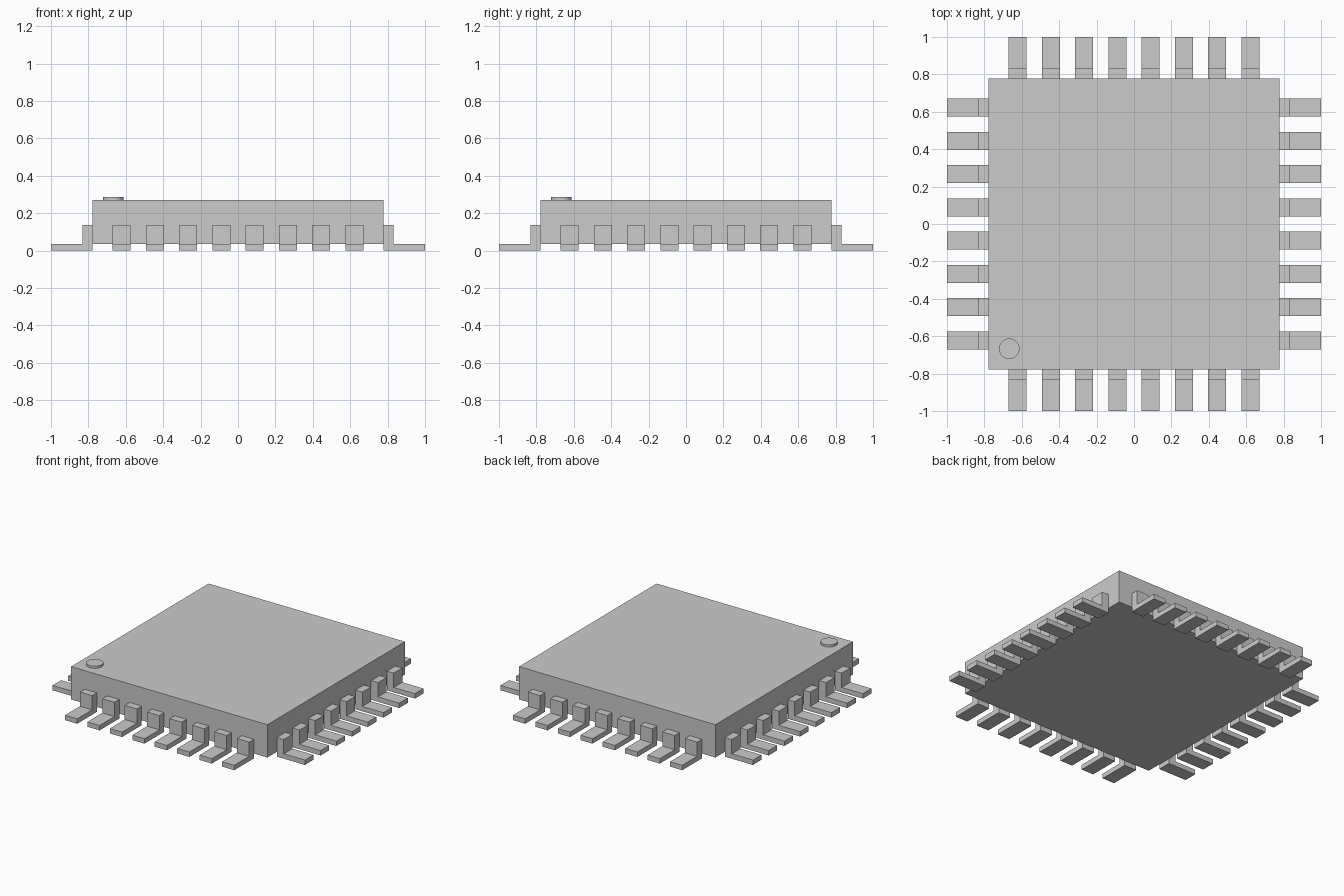
import bpy, bmesh, math
from mathutils import Matrix

if "Cube" in bpy.data.objects:
    bpy.data.objects.remove(bpy.data.objects["Cube"])

BODY = 0.778      # half width of the body
FOOT_Z = 0.035    # foot thickness, also body clearance
TOP = 0.27
PITCH, LEAD_W = 0.1778, 0.097


def make_object(name, bm):
    bmesh.ops.recalc_face_normals(bm, faces=bm.faces)
    mesh = bpy.data.meshes.new(name)
    bm.to_mesh(mesh)
    bm.free()
    obj = bpy.data.objects.new(name, mesh)
    bpy.context.collection.objects.link(obj)
    return obj


# Package body
bm = bmesh.new()
bmesh.ops.create_cube(bm, size=1, matrix=Matrix.Translation((0, 0, (TOP + FOOT_Z) / 2))
                      @ Matrix.Diagonal((2 * BODY, 2 * BODY, TOP - FOOT_Z, 1)))
make_object("package_body", bm)

# Pin-one marker disc
bm = bmesh.new()
bmesh.ops.create_cone(bm, cap_ends=True, segments=32, radius1=0.055, radius2=0.055,
                      depth=0.016, matrix=Matrix.Translation((-0.667, -0.667, TOP + 0.008)))
marker = make_object("pin_one_marker", bm)
bpy.context.view_layer.objects.active = marker
marker.select_set(True)
bpy.ops.object.shade_smooth_by_angle(angle=math.radians(30))

# L-shaped leads: (outward distance, z) profile, eight per side
PROFILE = [(BODY, 0), (1, 0), (1, FOOT_Z), (0.832, FOOT_Z), (0.832, 0.137), (BODY, 0.137)]
for side, name in enumerate(("right", "back", "left", "front")):
    bm = bmesh.new()
    for i in range(8):
        y = (i - 3.5) * PITCH - LEAD_W / 2
        face = bm.faces.new([bm.verts.new((x, y, z)) for x, z in PROFILE])
        ext = bmesh.ops.extrude_face_region(bm, geom=[face], use_keep_orig=True)
        moved = [v for v in ext["geom"] if isinstance(v, bmesh.types.BMVert)]
        bmesh.ops.translate(bm, verts=moved, vec=(0, LEAD_W, 0))
    bmesh.ops.rotate(bm, verts=bm.verts, matrix=Matrix.Rotation(side * math.pi / 2, 3, 'Z'))
    make_object(name + "_leads", bm)
